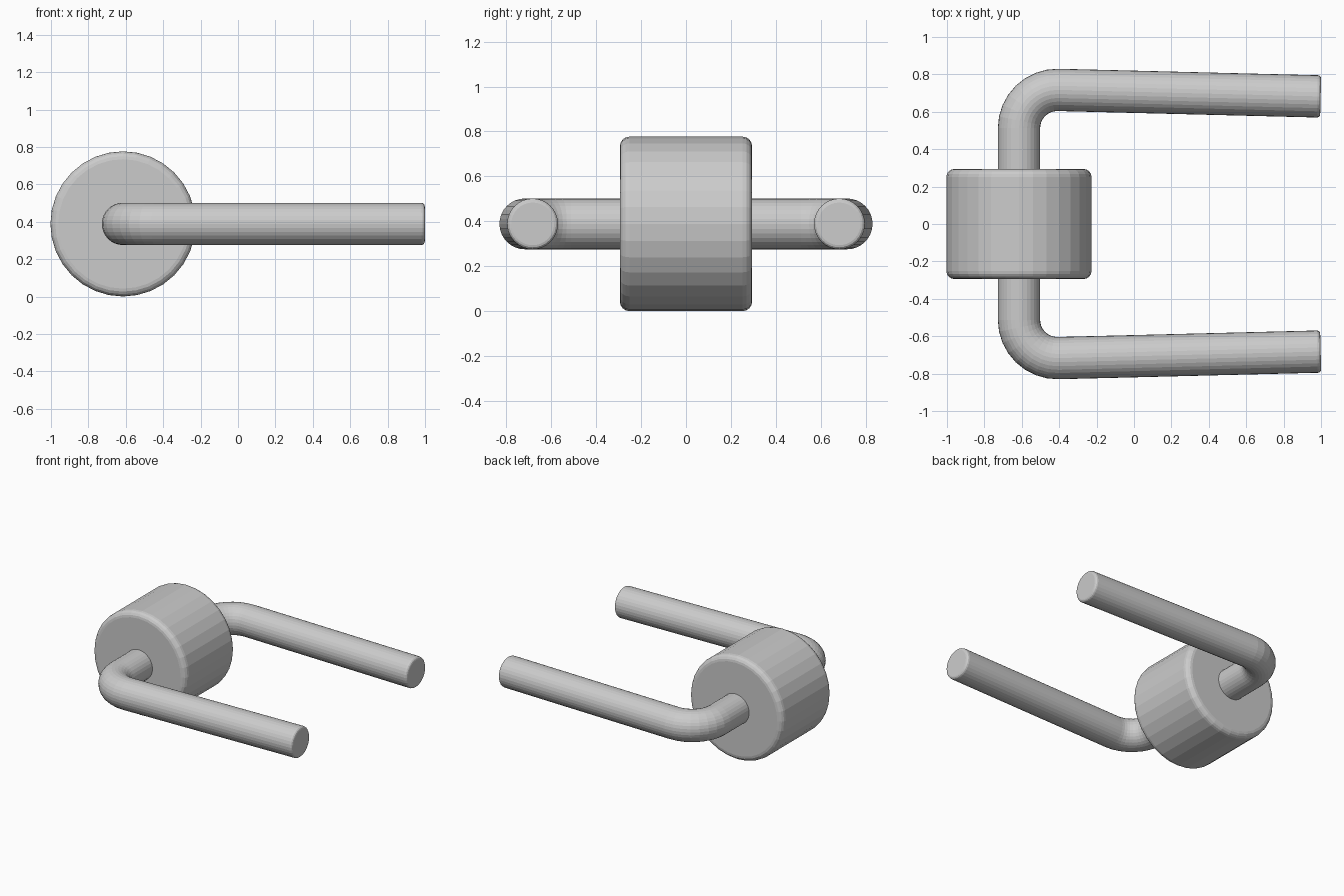
import bpy, bmesh, math
from mathutils import Vector

if "Cube" in bpy.data.objects:
    bpy.data.objects.remove(bpy.data.objects["Cube"])

SIDES = 32
CX, CZ = -0.615, 0.389


def sweep(name, path, tangents, radii):
    """Skin round rings along a path lying in the horizontal plane, with flat caps."""
    bm = bmesh.new()
    rings = []
    for p, t, r in zip(path, tangents, radii):
        side = Vector((t.y, -t.x, 0))
        ring = []
        for i in range(SIDES):
            a = 2 * math.pi * i / SIDES
            ring.append(bm.verts.new(p + side * (r * math.cos(a)) + Vector((0, 0, r * math.sin(a)))))
        rings.append(ring)
    for a, b in zip(rings, rings[1:]):
        for i in range(SIDES):
            j = (i + 1) % SIDES
            bm.faces.new((a[i], a[j], b[j], b[i]))
    bm.faces.new(rings[0])
    bm.faces.new(rings[-1])
    bmesh.ops.recalc_face_normals(bm, faces=bm.faces)
    mesh = bpy.data.meshes.new(name)
    bm.to_mesh(mesh)
    bm.free()
    obj = bpy.data.objects.new(name, mesh)
    bpy.context.collection.objects.link(obj)
    return obj


def rounded_end(length, radius, bevel, steps):
    """(position, radius) pairs for a rounded rim ending at the given length."""
    out = []
    for k in range(steps + 1):
        a = math.pi / 2 * k / steps
        out.append((length - bevel + bevel * math.sin(a), radius - bevel + bevel * math.cos(a)))
    return out


# Drum: thick cylinder lying along y with rounded rims
half = rounded_end(0.294, 0.388, 0.042, 4)
prof = [(-y, r) for y, r in reversed(half)] + half
sweep("drum", [Vector((CX, y, CZ)) for y, r in prof],
      [Vector((0, 1, 0))] * len(prof), [r for y, r in prof])

# Handle: U-shaped bar through the drum, arms leaning slightly inward
R, BEND, STEPS = 0.113, 0.205, 8
turn = math.radians(91.43)
centre = Vector((CX + BEND, 0.512, CZ))
pts, tans, rad = [], [], []
for k in range(STEPS + 1):
    a = turn * k / STEPS
    pts.append(centre + BEND * Vector((-math.cos(a), math.sin(a), 0)))
    tans.append(Vector((math.sin(a), math.cos(a), 0)))
    rad.append(R)
start, d = pts[-1].copy(), tans[-1].copy()
length = (0.998 - start.x) / d.x
for s, r in rounded_end(length, R, 0.018, 3):
    pts.append(start + d * s)
    tans.append(d)
    rad.append(r)

# Mirror the half path across y = 0
mp = [Vector((p.x, -p.y, p.z)) for p in reversed(pts)]
mt = [Vector((-t.x, t.y, 0)) for t in reversed(tans)]
sweep("handle", mp + pts, mt + tans, rad[::-1] + rad)
